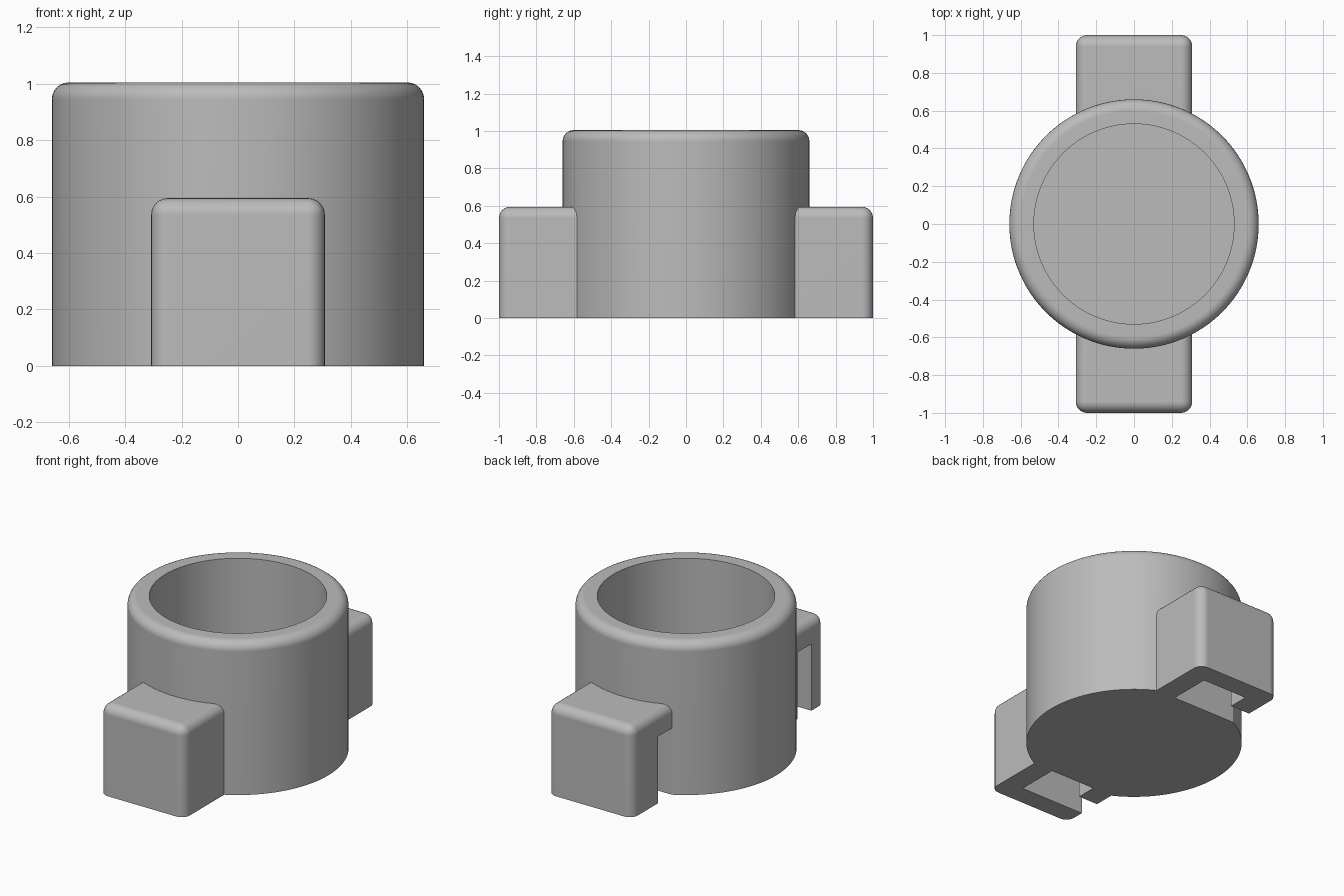
import bpy, bmesh, math

if "Cube" in bpy.data.objects:
    bpy.data.objects.remove(bpy.data.objects["Cube"], do_unlink=True)

grey = bpy.data.materials.new("plain_grey")
grey.use_nodes = True
colour = (0.5, 0.5, 0.5, 1)
grey.diffuse_color = colour
grey.node_tree.nodes["Principled BSDF"].inputs["Base Color"].default_value = colour

R, BORE, HEIGHT, FLOOR, FILLET = 0.66, 0.53, 1.005, 0.13, 0.06


def finish(name, bm):
    bmesh.ops.recalc_face_normals(bm, faces=bm.faces)
    mesh = bpy.data.meshes.new(name)
    bm.to_mesh(mesh)
    bm.free()
    mesh.materials.append(grey)
    obj = bpy.data.objects.new(name, mesh)
    bpy.context.collection.objects.link(obj)
    return obj


def prism(bm, outline, z0, z1):
    base = bm.faces.new([bm.verts.new((x, y, z0)) for x, y in outline])
    top = bmesh.ops.extrude_face_region(bm, geom=[base])["geom"]
    moved = [v for v in top if isinstance(v, bmesh.types.BMVert)]
    bmesh.ops.translate(bm, verts=moved, vec=(0, 0, z1 - z0))


# Cup: lathed profile with a rounded outer rim and a sharp bore
def make_cup():
    steps = 6
    arc = [(R - FILLET + FILLET * math.cos(a), HEIGHT - FILLET + FILLET * math.sin(a))
           for a in (math.pi / 2 * i / steps for i in range(steps + 1))]
    profile = [(0, 0), (R, 0)] + arc + [(BORE, HEIGHT), (BORE, FLOOR), (0, FLOOR)]
    bm = bmesh.new()
    verts = [bm.verts.new((r, 0, z)) for r, z in profile]
    edges = [bm.edges.new(pair) for pair in zip(verts, verts[1:])]
    bmesh.ops.spin(bm, geom=verts + edges, axis=(0, 0, 1), cent=(0, 0, 0),
                   angle=math.tau, steps=128, use_merge=True)
    bmesh.ops.remove_doubles(bm, verts=bm.verts, dist=1e-5)
    return finish("cup_with_lugs", bm)


# Lug: block rounded on its top and outer upright edges
def make_lug(name, side):
    half, inner, outer, top = 0.308, 0.56, 1.0, 0.595
    bm = bmesh.new()
    prism(bm, [(-half, side * inner), (half, side * inner),
               (half, side * outer), (-half, side * outer)], 0, top)

    def rounded(edge):
        mid = (edge.verts[0].co + edge.verts[1].co) / 2
        on_inner = all(abs(abs(v.co.y) - inner) < 1e-4 for v in edge.verts)
        return mid.z > 0.01 and not on_inner

    bmesh.ops.bevel(bm, geom=[e for e in bm.edges if rounded(e)], offset=FILLET,
                    segments=6, profile=0.5, affect='EDGES')
    return finish(name, bm)


# Slot cutter: wide pocket with a narrow mouth on one side, open below
def make_slot(name, shift):
    near, mid, far, wide = 0.585, 0.73, 0.865, 0.165
    outline = [(wide, near), (wide, far), (-wide, far), (-wide, mid), (-0.4, mid), (-0.4, near)]
    bm = bmesh.new()
    prism(bm, [(x, y + shift) for x, y in outline], -0.1, 0.44)
    return finish(name, bm)


cup = make_cup()
tools = [(make_lug("front_lug", -1), 'UNION'), (make_lug("back_lug", 1), 'UNION'),
         (make_slot("front_slot", -1.45), 'DIFFERENCE'), (make_slot("back_slot", 0), 'DIFFERENCE')]

bpy.ops.object.select_all(action='DESELECT')
bpy.context.view_layer.objects.active = cup
cup.select_set(True)
for tool, operation in tools:
    mod = cup.modifiers.new(tool.name, 'BOOLEAN')
    mod.operation = operation
    mod.solver = 'EXACT'
    mod.object = tool
    bpy.ops.object.modifier_apply(modifier=mod.name)
    bpy.data.objects.remove(tool, do_unlink=True)

bpy.ops.object.shade_smooth_by_angle(angle=math.radians(30))
normals = cup.modifiers.new("even_shading", 'WEIGHTED_NORMAL')
normals.keep_sharp = True
